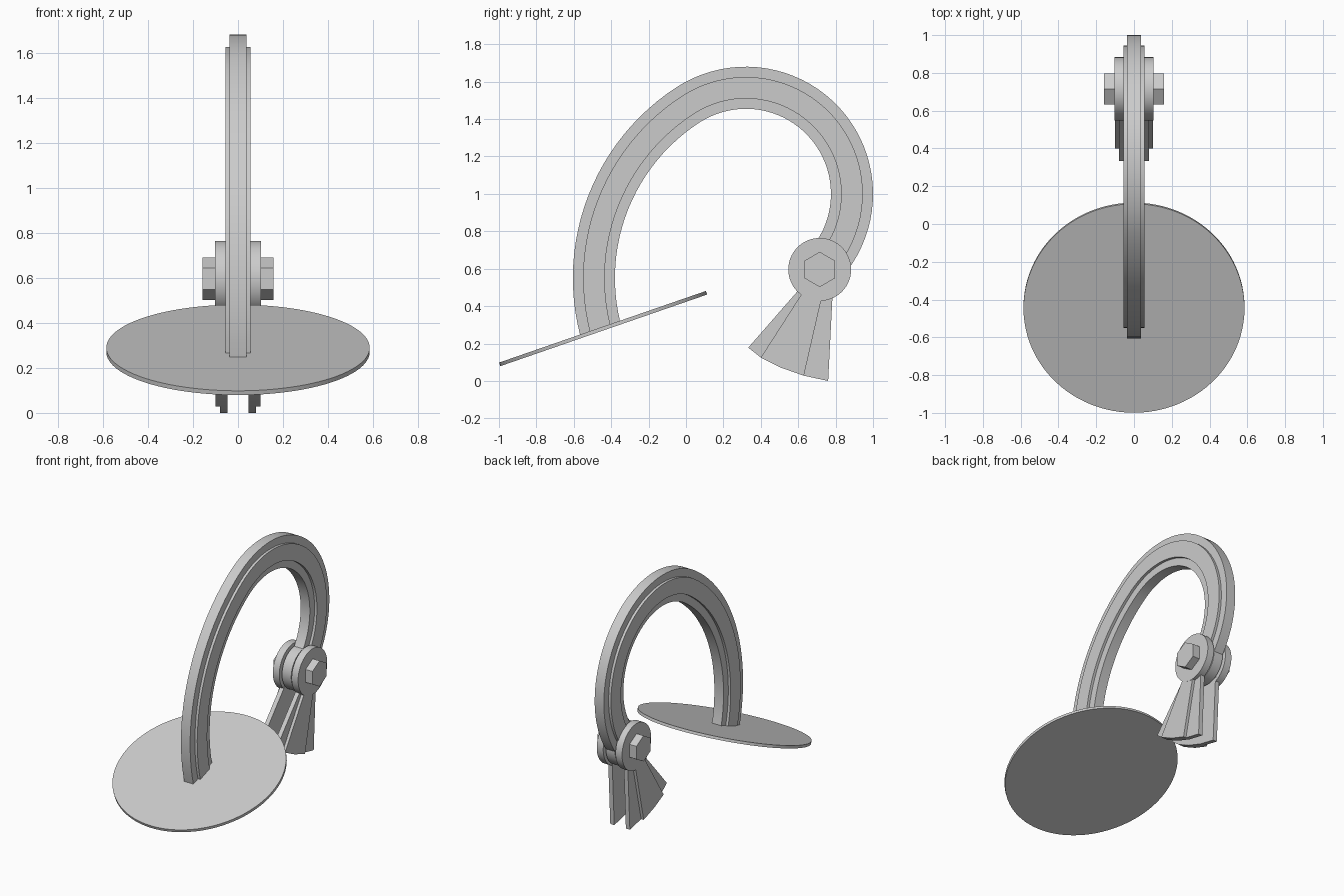
import bpy, bmesh, math
from math import cos, sin, radians
from mathutils import Matrix

if "Cube" in bpy.data.objects:
    bpy.data.objects.remove(bpy.data.objects["Cube"])

grey = bpy.data.materials.new("plain grey")
grey.diffuse_color = (0.6, 0.6, 0.6, 1)
grey.use_nodes = True
grey.node_tree.nodes["Principled BSDF"].inputs["Base Color"].default_value = grey.diffuse_color


def prism(name, outline, x0, x1):
    """Extrude a (y, z) outline along x."""
    bm = bmesh.new()
    a = [bm.verts.new((x0, y, z)) for y, z in outline]
    b = [bm.verts.new((x1, y, z)) for y, z in outline]
    n = len(outline)
    bm.faces.new(a)
    bm.faces.new(b[::-1])
    for i in range(n):
        j = (i + 1) % n
        bm.faces.new((a[j], a[i], b[i], b[j]))
    bmesh.ops.recalc_face_normals(bm, faces=bm.faces[:])
    me = bpy.data.meshes.new(name)
    bm.to_mesh(me)
    bm.free()
    ob = bpy.data.objects.new(name, me)
    bpy.context.collection.objects.link(ob)
    me.materials.append(grey)
    bpy.ops.object.select_all(action='DESELECT')
    ob.select_set(True)
    bpy.context.view_layer.objects.active = ob
    bpy.ops.object.shade_smooth_by_angle(angle=radians(30))
    return ob


def circle(cy, cz, r, n, start=0.0):
    return [(cy + r * cos(start + 2 * math.pi * i / n),
             cz + r * sin(start + 2 * math.pi * i / n)) for i in range(n)]


def arch_edge(r):
    """Hook curve: large arc rising from the plate, then a small arc to the pivot."""
    big = r + 0.536
    join = math.atan2(0.45, -0.291)
    end = math.pi + radians(13.4 + (r - 0.455) / 0.225 * 1.0)
    pts = []
    for i in range(25):
        t = end + (join - end) * i / 24
        pts.append((0.611 + big * cos(t), 0.55 + big * sin(t)))
    stop = radians(-45.7)
    for i in range(1, 41):
        t = join + (stop - join) * i / 40
        pts.append((0.32 + r * cos(t), 1.0 + r * sin(t)))
    return pts


# Curved arm: narrow full-depth band with a wider rib along its middle
prism("arm_band", arch_edge(0.68) + arch_edge(0.455)[::-1], -0.037, 0.037)
prism("arm_rib", arch_edge(0.625) + arch_edge(0.51)[::-1], -0.056, 0.056)

# Tilted round plate
plate = prism("round_plate", circle(0, 0, 0.585, 96), -0.01, 0.01)
plate.data.transform(Matrix.Rotation(radians(90), 4, 'Y'))
plate.data.transform(Matrix.Translation((0, -0.443, 0.28)) @ Matrix.Rotation(radians(19.1), 4, 'X'))

# Pivot: centre disc and hexagonal bolt
PY, PZ = 0.715, 0.596
prism("pivot_centre_disc", circle(PY, PZ, 0.155, 48), -0.037, 0.037)
prism("hex_bolt", circle(PY, PZ, 0.094, 6, math.pi / 2), -0.158, 0.158)

# Paired side discs and flared feet with a raised middle wedge
fan = [(0.62, 0.51), (0.595, 0.478), (0.333, 0.178), (0.40, 0.125), (0.51, 0.07),
       (0.63, 0.028), (0.76, 0.0), (0.782, 0.43), (0.785, 0.51)]
wedge = [(0.65, 0.51), (0.615, 0.46), (0.40, 0.125), (0.51, 0.07),
         (0.63, 0.028), (0.722, 0.43), (0.735, 0.51)]
for side, s in (("left", -1), ("right", 1)):
    prism(side + "_pivot_disc", circle(PY, PZ, 0.168, 64), s * 0.05, s * 0.102)
    prism(side + "_foot", fan, s * 0.047, s * 0.079)
    prism(side + "_foot_wedge", wedge, s * 0.048, s * 0.1)
